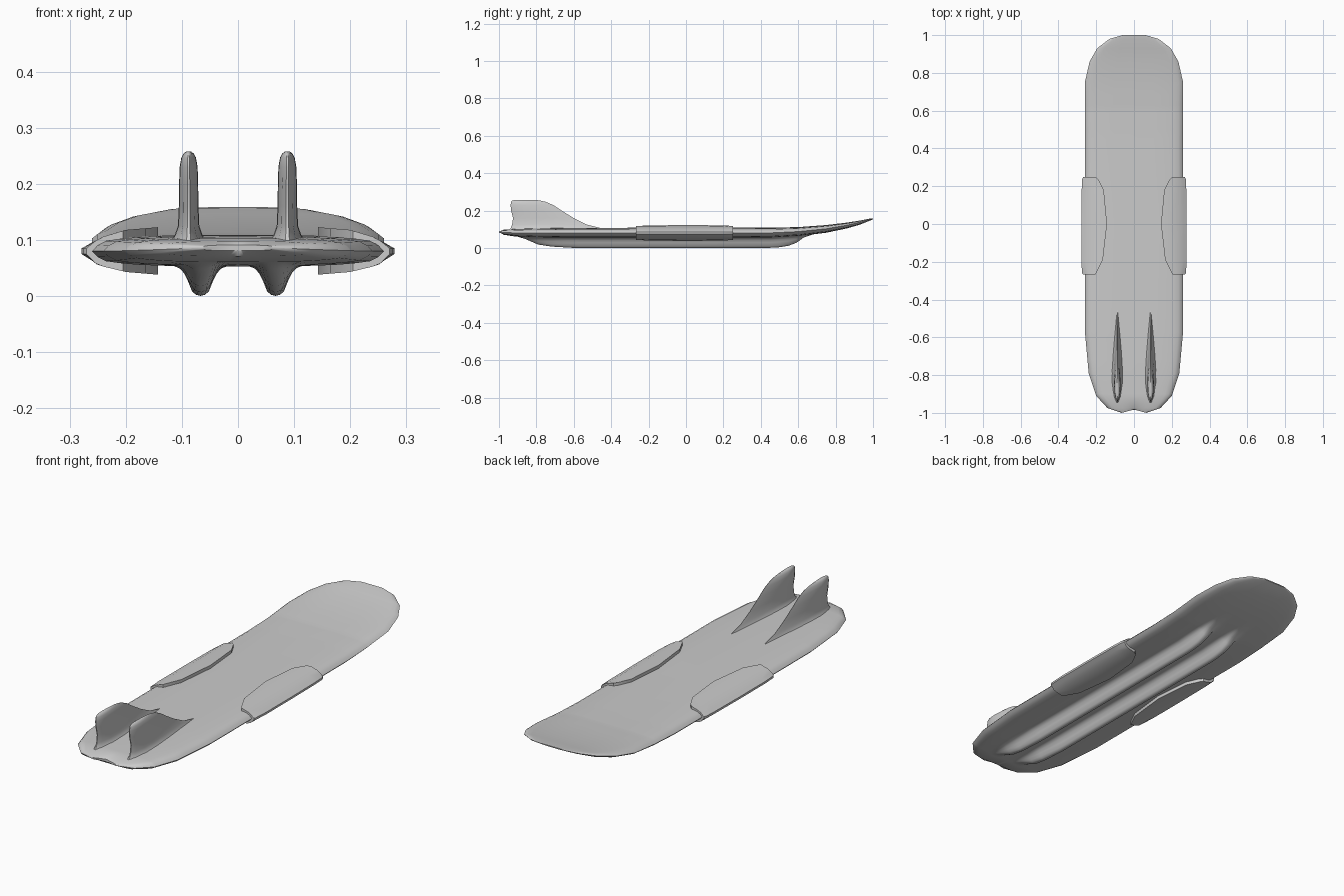
import bpy, bmesh, math

if "Cube" in bpy.data.objects:
    bpy.data.objects.remove(bpy.data.objects["Cube"])


def interp(x, pts):
    """Piecewise linear lookup in a list of (x, value)."""
    if x <= pts[0][0]:
        return pts[0][1]
    for (a, va), (b, vb) in zip(pts, pts[1:]):
        if x <= b:
            return va + (vb - va) * (x - a) / (b - a)
    return pts[-1][1]


def loft(name, rings, angle=40):
    """Skin closed rings of points and cap both ends."""
    bm = bmesh.new()
    rows = [[bm.verts.new(p) for p in r] for r in rings]
    n = len(rows[0])
    for a, b in zip(rows, rows[1:]):
        for i in range(n):
            j = (i + 1) % n
            bm.faces.new((a[i], a[j], b[j], b[i]))
    bm.faces.new(rows[0])
    bm.faces.new(rows[-1])
    bmesh.ops.recalc_face_normals(bm, faces=bm.faces)
    me = bpy.data.meshes.new(name)
    bm.to_mesh(me)
    bm.free()
    ob = bpy.data.objects.new(name, me)
    bpy.context.collection.objects.link(ob)
    bpy.ops.object.select_all(action='DESELECT')
    ob.select_set(True)
    bpy.context.view_layer.objects.active = ob
    bpy.ops.object.shade_smooth_by_angle(angle=math.radians(angle))
    return ob


# Board: outline, rail height and half thickness along y
stations = [  # y, half width, rail z, thickness above, thickness below
    (-1.0, .065, .086, .005, .005), (-.975, .14, .083, .015, .012),
    (-.91, .20, .081, .022, .02), (-.79, .24, .08, .026, .025),
    (-.57, .26, .08, .028, .027), (0, .26, .08, .029, .027),
    (.45, .26, .081, .028, .027), (.6, .26, .088, .024, .025),
    (.75, .26, .103, .020, .021), (.86, .235, .122, .014, .017),
    (.93, .195, .138, .009, .013), (.98, .13, .152, .005, .007),
    (1.0, .06, .157, .002, .003)]
keel_along = [(-.9, 0), (-.86, .2), (-.79, .7), (-.72, .9), (-.6, 1), (.5, 1),
              (.55, .9), (.59, .65), (.63, .2), (.68, 0)]
keel_across = [(0, .053), (.008, .051), (.015, .045), (.023, .025),
               (.03, .011), (.038, .003), (.048, 0)]
crown = [(0, 1), (.5, .97), (.75, .86), (.9, .68), (.96, .4), (1, 0)]
half = [0, .02, .03, .038, .045, .052, .059, .067, .075, .082, .09, .097,
        .105, .115, .145, .18, .21, .235, .25, .26]
us = [-x / .26 for x in reversed(half[1:])] + [x / .26 for x in half]


def column(k):
    return [(s[0], s[k]) for s in stations]


ys = sorted({s[0] for s in stations} | {k[0] for k in keel_along})
rings = []
for y in ys:
    w, z, up, down = (interp(y, column(k)) for k in range(1, 5))
    top, bottom = [], []
    for u in us:
        yy = y + (.018 * (1 - abs(u)) if y == -1 else 0)  # tail notch
        c = interp(abs(u), crown)
        keel = interp(y, keel_along) * interp(abs(abs(u * w) - .067), keel_across)
        top.append((u * w, yy, z + up * c))
        bottom.append((u * w, yy, z - down * c - keel))
    rings.append(top + bottom[-2:0:-1])
loft("board", rings)

# Twin fins with flared roots
fin_levels = [  # z, trailing y, leading y, half thickness
    (.095, -.95, -.42, .036), (.108, -.937, -.46, .025), (.125, -.93, -.53, .019),
    (.16, -.925, -.60, .0175), (.2, -.935, -.665, .017), (.23, -.938, -.71, .016),
    (.247, -.935, -.75, .013), (.254, -.928, -.78, .009), (.258, -.915, -.81, .004)]
foil = [(0, .12), (.06, .55), (.2, .95), (.35, 1), (.55, .8), (.75, .5), (.92, .2), (1, .04)]

# Rail pads wrapped over the board edge
pad_ends = [  # y, inner x, outer x
    (-.268, .205, .270), (-.26, .2, .275), (-.19, .165, .279), (0, .143, .279),
    (.18, .160, .277), (.238, .19, .274), (.25, .205, .268)]
pad_top = [(.14, .123), (.2, .118), (.24, .106), (.262, .094)]
pad_low = [(.14, .038), (.2, .043), (.25, .055), (.262, .065)]

for side, word in ((-1, "left"), (1, "right")):
    rings = []
    for z, y0, y1, t in fin_levels:
        edge = [(y0 + (y1 - y0) * f, t * g) for f, g in foil]
        rings.append([(side * .088 + d, y, z) for y, d in edge]
                     + [(side * .088 - d, y, z) for y, d in reversed(edge)])
    loft("fin_" + word, rings, 50)

    rings = []
    for y, xi, xo in pad_ends:
        xs = [xi, (xi + .24) / 2, .24, xo - .016]
        ring = [(side * x, y, interp(x, pad_top)) for x in xs]
        ring += [(side * xo, y, .085), (side * xo, y, .075)]
        ring += [(side * x, y, interp(x, pad_low)) for x in reversed(xs)]
        rings.append(ring)
    loft("rail_pad_" + word, rings, 35)
